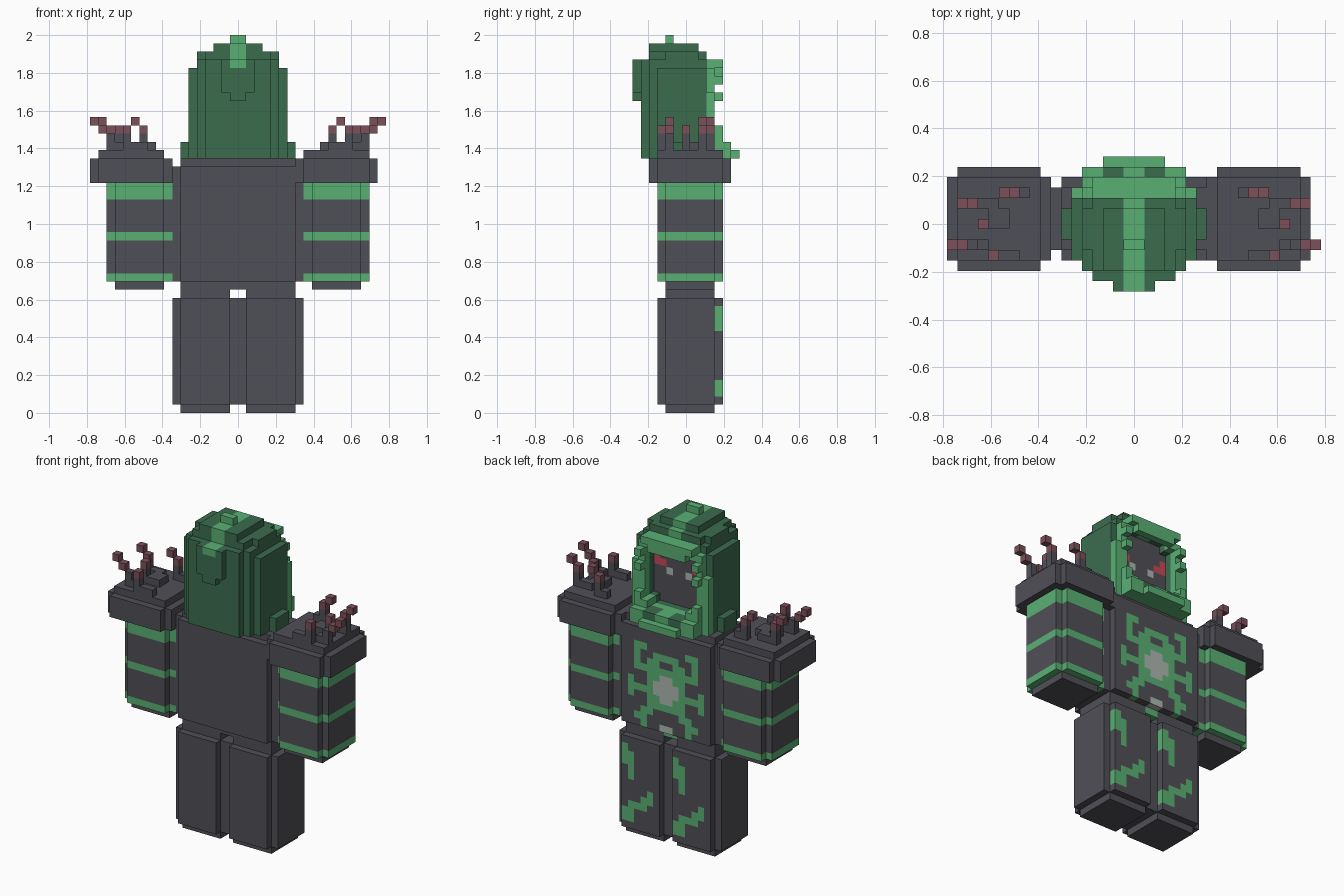
import bpy, bmesh
from itertools import product

if "Cube" in bpy.data.objects:
    bpy.data.objects.remove(bpy.data.objects["Cube"])

U = 2 / 46  # size of one block
COLOURS = {
    "charcoal": (0.078, 0.078, 0.095),
    "dark_green": (0.044, 0.150, 0.076),
    "light_green": (0.102, 0.435, 0.175),
    "dusty_red": (0.200, 0.080, 0.102),
    "eye_red": (0.560, 0.065, 0.098),
    "pale_grey": (0.420, 0.480, 0.440),
}
NAMES = list(COLOURS)
MATS = []
for name, rgb in COLOURS.items():
    m = bpy.data.materials.new(name)
    m.use_nodes = True
    m.diffuse_color = (*rgb, 1)
    m.node_tree.nodes["Principled BSDF"].inputs["Base Color"].default_value = (*rgb, 1)
    MATS.append(m)
LETTERS = {"G": "light_green", "W": "pale_grey", "R": "eye_red"}


def box(cells, x, y, z, colour):
    """Fill a block range, given as (start, end) on each axis."""
    for c in product(range(*x), range(*y), range(*z)):
        cells[c] = colour


def rounded(cells, x, y, z, colour):
    """Box with every edge cut back by one block."""
    for c in product(range(*x), range(*y), range(*z)):
        if sum(v in (r[0], r[1] - 1) for v, r in zip(c, (x, y, z))) < 2:
            cells[c] = colour


def paint(cells, rows, left, top, y):
    """Colour blocks from a letter pattern, read from the +x side downward."""
    for r, row in enumerate(rows):
        for a, ch in enumerate(row):
            if ch in LETTERS and (left - a, y, top - r) in cells:
                cells[(left - a, y, top - r)] = LETTERS[ch]


def mirror(cells, shift=0):
    return {(-1 - x + shift, y, z): c for (x, y, z), c in cells.items()}


def build(name, cells):
    """Skin the blocks and merge their flat faces."""
    bm = bmesh.new()
    verts = {}
    for cell, colour in cells.items():
        for axis, side in product(range(3), (0, 1)):
            near = list(cell)
            near[axis] += 2 * side - 1
            if tuple(near) in cells:
                continue
            loop = []
            for b, c in ((0, 0), (1, 0), (1, 1), (0, 1)):
                p = list(cell)
                p[axis] += side
                p[(axis + 1) % 3] += b
                p[(axis + 2) % 3] += c
                p = tuple(p)
                if p not in verts:
                    verts[p] = bm.verts.new((p[0] * U, (p[1] - 0.5) * U, p[2] * U))
                loop.append(verts[p])
            face = bm.faces.new(loop if side else loop[::-1])
            face.material_index = NAMES.index(colour)
    bmesh.ops.dissolve_limit(bm, angle_limit=0.01, verts=bm.verts[:],
                             edges=bm.edges[:], delimit={'MATERIAL'})
    mesh = bpy.data.meshes.new(name)
    bm.to_mesh(mesh)
    bm.free()
    for m in MATS:
        mesh.materials.append(m)
    obj = bpy.data.objects.new(name, mesh)
    bpy.context.collection.objects.link(obj)


DEPTH = (-3, 5)

# torso with chest emblem and buckle
torso = {}
rounded(torso, (-8, 8), DEPTH, (15, 31), "charcoal")
half = ["...GG..", "GG..G..", ".GG.G..", "GGGGG..", "WGG....", "WWG..G.",
        "WWGGGG.", "WGG..G.", "GGG....", "..GG...", "...GG..", "...G..."]
paint(torso, [h[::-1] + h for h in half], 6, 27, 4)
paint(torso, ["WW"], 0, 16, 4)
paint(torso, ["GG"], 0, 15, 3)
build("torso", torso)

# legs with painted marks
marks = [".G......", ".GG.....", ".GG.....", "..G.....", "..G.....", "........",
         ".....G..", "....GG..", "..GGG...", ".GG.....", ".GG....."]
for name, x in (("left_leg", 0), ("right_leg", -8)):
    leg = {}
    rounded(leg, (x, x + 8), DEPTH, (0, 15), "charcoal")
    paint(leg, marks, x + 7, 12, 4)
    build(name, leg)

# arms with stripes
arm = {}
rounded(arm, (8, 16), DEPTH, (15, 31), "charcoal")
for c in arm:
    if c[2] in (16, 21, 26, 27):
        arm[c] = "light_green"
build("left_arm", arm)
build("right_arm", mirror(arm))

# shoulder pads
pad = {}
box(pad, (8, 16), (-4, 6), (28, 31), "charcoal")
box(pad, (7, 17), DEPTH, (28, 31), "charcoal")
box(pad, (8, 16), DEPTH, (31, 32), "charcoal")
build("left_shoulder_pad", pad)
build("right_shoulder_pad", mirror(pad, -1))

# shoulder spikes: stem start, row, tip steps
spikes = {}
for x, y, tips in ((16, -2, 2), (15, 2, 2), (11, 3, 2), (14, 0, 1), (13, -3, 1)):
    step = -1 if x > 11 else 0
    box(spikes, (x + step - 1, x + step + 1), (y, y + 1), (32, 33), "charcoal")
    box(spikes, (min(x, 15), min(x, 15) + 1), (y, y + 1), (32, 34), "charcoal")
    for t in range(tips):
        spikes[(x + t, y, 34 + t)] = "dusty_red"
box(spikes, (12, 14), (0, 2), (32, 33), "charcoal")
build("left_spikes", spikes)
build("right_spikes", mirror(spikes))

# hood: half width, depth range, height range
hood = {}
for w, y, z in ((7, (-1, 2), (31, 33)), (6, (-3, 3), (31, 42)), (5, (-4, 3), (31, 43)),
                (4, (-5, 3), (31, 43)), (2, (-6, -5), (39, 43)), (1, (-6, -5), (38, 39)),
                (5, (-2, 2), (43, 44)), (4, (-4, 3), (43, 44)), (3, (-4, 2), (44, 45))):
    box(hood, (-w, w), y, z, "dark_green")
box(hood, (-1, 1), (-2, -1), (45, 46), "light_green")
for c in hood:
    if c[2] >= 42 and c[0] in (-1, 0):
        hood[c] = "light_green"


def in_opening(x, z):
    w = abs(x + 0.5)
    return 34 <= z < 41 and w < 4 or 33 <= z < 42 and w < 3


# face sunk into the hood
for x, z in product(range(-5, 5), range(33, 43)):
    if in_opening(x, z):
        hood.pop((x, 2, z), None)
        hood[(x, 1, z)] = "charcoal"
paint(hood, ["R......R", "RR....RR", "..W..W.."], 3, 39, 1)

# jagged rim around the face
for x, z in product(range(-6, 6), range(31, 44)):
    w = abs(x + 0.5)
    outer = 6 if z < 39 else 5 if z < 42 else 4
    if w < outer and not in_opening(x, z) and z < 43:
        hood[(x, 3, z)] = "light_green"
        if w < min(outer, 5) and z in (33, 34, 38, 40, 42):
            hood[(x, 4, z)] = "light_green"
box(hood, (-3, 3), (4, 5), (41, 43), "light_green")

# collar below the face
box(hood, (-5, 5), (3, 6), (31, 33), "light_green")
box(hood, (-3, 3), (6, 7), (31, 32), "light_green")
for x in (-3, 1):
    box(hood, (x, x + 2), (4, 6), (32, 33), "dark_green")
build("hood", hood)
